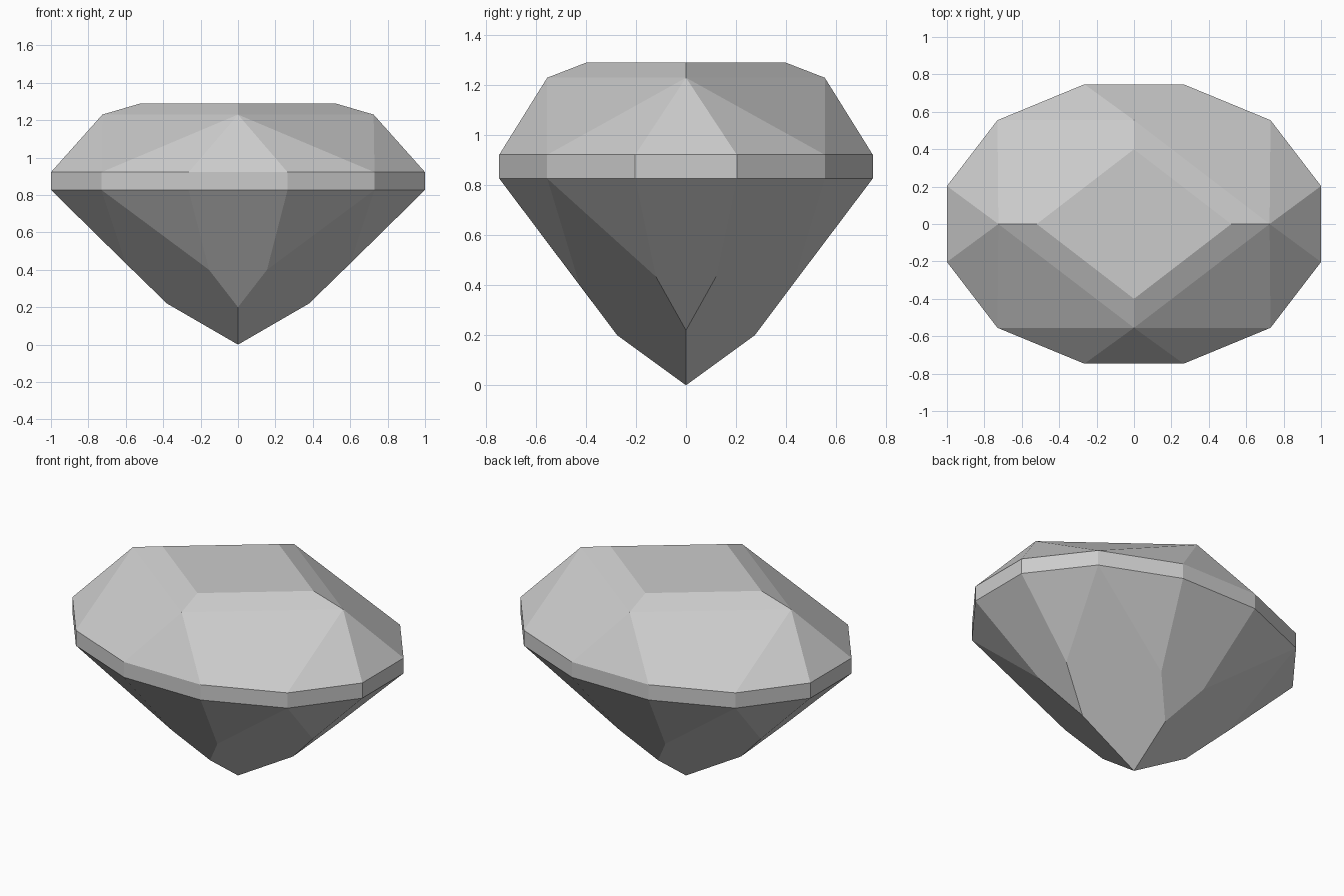
import bpy
import bmesh

cube = bpy.data.objects.get("Cube")
if cube:
    bpy.data.objects.remove(cube, do_unlink=True)

# One colour for the whole stone
grey = bpy.data.materials.new("pale grey")
grey.use_nodes = True
colour = (0.6, 0.6, 0.6, 1)
grey.diffuse_color = colour
grey.node_tree.nodes["Principled BSDF"].inputs["Base Color"].default_value = colour

# Heights of the cut
TABLE, CROWN, GIRDLE_TOP, GIRDLE_BOTTOM = 1.29, 1.23, 0.922, 0.827

# Girdle corners in one quarter, from the broad side round to the end
SIDE, CORNER, END = (0.265, 0.747), (0.73, 0.555), (1.0, 0.203)


def at(corner, z):
    return (*corner, z)


# Crown and pavilion points of the same quarter
table_y, table_x = (0, 0.4, TABLE), (0.52, 0, TABLE)
crown_y, crown_x = (0, 0.555, CROWN), (0.725, 0, CROWN)
culet = (0, 0, 0)
keel_y, keel_x = (0, 0.275, 0.2), (0.38, 0, 0.22)
notch_y, notch_x = (0.155, 0.425, 0.4), (0.6, 0.12, 0.434)
top = [at(c, GIRDLE_TOP) for c in (SIDE, CORNER, END)]
low = [at(c, GIRDLE_BOTTOM) for c in (SIDE, CORNER, END)]


def flip(p, sx, sy):
    return (p[0] * sx, p[1] * sy, p[2])


bm = bmesh.new()
points = {}


def facet(*corners):
    verts = []
    for p in corners:
        key = tuple(round(c, 4) + 0.0 for c in p)
        if key not in points:
            points[key] = bm.verts.new(key)
        verts.append(points[key])
    bm.faces.new(verts)


# Facets repeated in all four quarters
quarter = [
    (table_y, table_x, crown_x, crown_y),
    (crown_y, crown_x, top[1]),
    (crown_y, top[1], top[0]),
    (crown_x, top[2], top[1]),
    (top[0], top[1], low[1], low[0]),
    (top[1], top[2], low[2], low[1]),
    (low[0], low[1], notch_y),
    (low[1], low[2], notch_x),
    (culet, keel_y, notch_y, low[1], notch_x, keel_x),
]
for sx in (1, -1):
    for sy in (1, -1):
        for corners in quarter:
            facet(*[flip(p, sx, sy) for p in corners])


# Facets that straddle the middle of a side: crown triangle, girdle, kite
def straddle(tip, upper, lower, notch, keel, sx, sy, mx, my):
    def near(p):
        return flip(p, sx, sy)

    def far(p):
        return flip(p, sx * mx, sy * my)

    facet(near(tip), near(upper), far(upper))
    facet(near(upper), far(upper), far(lower), near(lower))
    facet(near(lower), far(lower), far(notch), near(keel), near(notch))


for s in (1, -1):
    straddle(crown_y, top[0], low[0], notch_y, keel_y, 1, s, -1, 1)
    straddle(crown_x, top[2], low[2], notch_x, keel_x, s, 1, 1, -1)

# Flat table on top
facet(table_x, table_y, flip(table_x, -1, 1), flip(table_y, 1, -1))

bmesh.ops.recalc_face_normals(bm, faces=bm.faces[:])
mesh = bpy.data.meshes.new("cut_gem")
bm.to_mesh(mesh)
bm.free()
mesh.materials.append(grey)
gem = bpy.data.objects.new("cut_gem", mesh)
bpy.context.collection.objects.link(gem)
